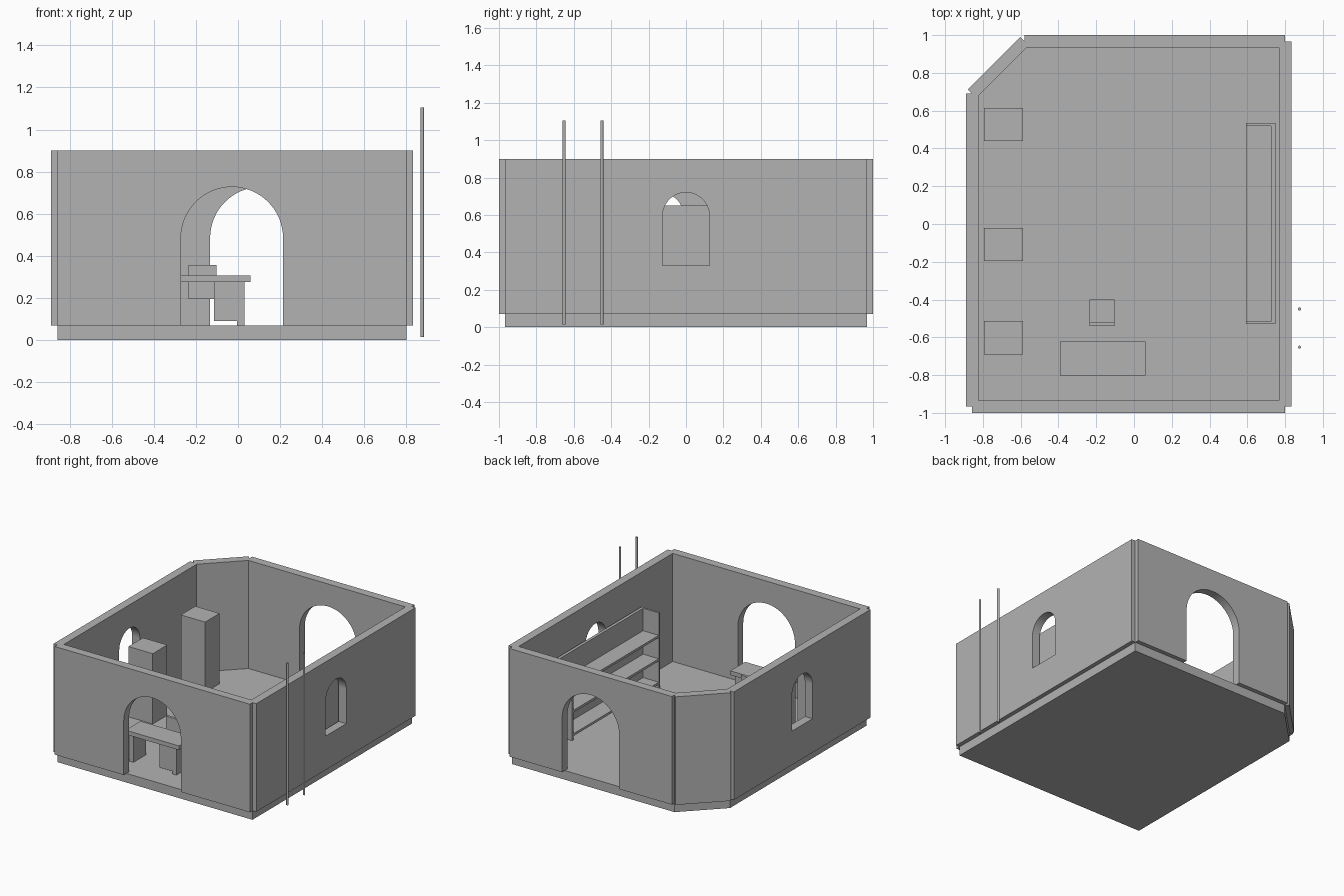
import bpy, bmesh, math
from mathutils import Vector

cube = bpy.data.objects.get("Cube")
if cube:
    bpy.data.objects.remove(cube, do_unlink=True)

grey = bpy.data.materials.new("plain_grey")
grey.use_nodes = True
GREY = (0.45, 0.45, 0.45, 1)
grey.diffuse_color = GREY
grey.node_tree.nodes["Principled BSDF"].inputs["Base Color"].default_value = GREY

FLOOR, WALL_TOP, THICK = 0.07, 0.9, 0.065


def finish(name, bm):
    bmesh.ops.recalc_face_normals(bm, faces=bm.faces)
    mesh = bpy.data.meshes.new(name)
    bm.to_mesh(mesh)
    bm.free()
    mesh.materials.append(grey)
    obj = bpy.data.objects.new(name, mesh)
    bpy.context.collection.objects.link(obj)
    return obj


def box(name, x, y, z):
    """Block given by its (low, high) range on each axis."""
    bm = bmesh.new()
    bmesh.ops.create_cube(bm, size=1)
    for v in bm.verts:
        v.co = [r[0] if c < 0 else r[1] for c, r in zip(v.co, (x, y, z))]
    return finish(name, bm)


def arch(radius, sill, spring, steps=32):
    """Outline of a round-headed opening, from left foot to right foot."""
    head = [(-radius * math.cos(math.pi * i / steps),
             spring + radius * math.sin(math.pi * i / steps))
            for i in range(steps + 1)]
    return [(-radius, sill)] + head + [(radius, sill)]


def add_loop(bm, points):
    verts = [bm.verts.new((x, 0, z)) for x, z in points]
    for a, b in zip(verts, verts[1:] + verts[:1]):
        bm.edges.new((a, b))


def wall(name, start, end, opening):
    """Upright wall centred on the line from start to end."""
    start, end = Vector(start), Vector(end)
    run = end - start
    half = run.length / 2
    outline = [(half, FLOOR), (half, WALL_TOP), (-half, WALL_TOP), (-half, FLOOR)]
    bm = bmesh.new()
    if opening == "door":
        outline += arch(0.2425, FLOOR, 0.485)
    elif opening == "window":
        add_loop(bm, arch(0.125, 0.33, 0.595))
    add_loop(bm, outline)
    bmesh.ops.triangle_fill(bm, edges=bm.edges[:], use_beauty=True)
    obj = finish(name, bm)
    obj.location = ((start + end) / 2).to_3d()
    obj.rotation_euler.z = math.atan2(run.y, run.x)
    solid = obj.modifiers.new("thickness", "SOLIDIFY")
    solid.thickness = THICK
    solid.offset = 0


# Floor slab with one cut corner
corners = [(-0.857, -0.967), (0.8, -0.967), (0.8, 0.967), (-0.58, 0.967), (-0.857, 0.69)]
bm = bmesh.new()
rings = [[bm.verts.new((x, y, z)) for x, y in corners] for z in (0, FLOOR)]
for ring in rings:
    bm.faces.new(ring)
for i in range(len(corners)):
    j = (i + 1) % len(corners)
    bm.faces.new((rings[0][i], rings[0][j], rings[1][j], rings[1][i]))
finish("floor", bm)

# Walls along the floor edges
kinds = [("front_wall", "door"), ("left_wall", "window"), ("back_wall", "door"),
         ("corner_wall", None), ("right_wall", "window")]
for i, (name, opening) in enumerate(kinds):
    wall(name, corners[i], corners[(i + 1) % len(corners)], opening)

# Cabinets along one side
for i, y in enumerate((-0.602, -0.108, 0.527)):
    box(f"cabinet_{i + 1}", (-0.793, -0.587), (y - 0.088, y + 0.088), (FLOOR, 0.61))

# Open shelving
box("shelf_back", (0.725, 0.748), (-0.53, 0.535), (FLOOR, 0.65))
for name, y in (("shelf_front_end", -0.53), ("shelf_rear_end", 0.52)):
    box(name, (0.592, 0.725), (y, y + 0.015), (FLOOR, 0.65))
for i in range(3):
    z = 0.1 + i * 0.18
    box(f"shelf_board_{i + 1}", (0.592, 0.725), (-0.515, 0.52), (z, z + 0.018))

# Desk
box("desk_top", (-0.393, 0.06), (-0.803, -0.622), (0.275, 0.307))
for name, x in (("desk_right_leg", -0.37), ("desk_left_leg", -0.005)):
    box(name, (x, x + 0.035), (-0.79, -0.635), (FLOOR, 0.275))
box("desk_drawers", (-0.115, -0.005), (-0.79, -0.635), (0.09, 0.275))

# Chair
box("chair_seat", (-0.235, -0.102), (-0.54, -0.4), (0.195, 0.213))
box("chair_back", (-0.235, -0.102), (-0.54, -0.52), (0.213, 0.357))

# Outside poles
for name, y in (("front_pole", -0.652), ("rear_pole", -0.45)):
    bm = bmesh.new()
    bmesh.ops.create_cone(bm, cap_ends=True, segments=12, radius1=0.008,
                          radius2=0.008, depth=1.09)
    finish(name, bm).location = (0.876, y, 0.56)
